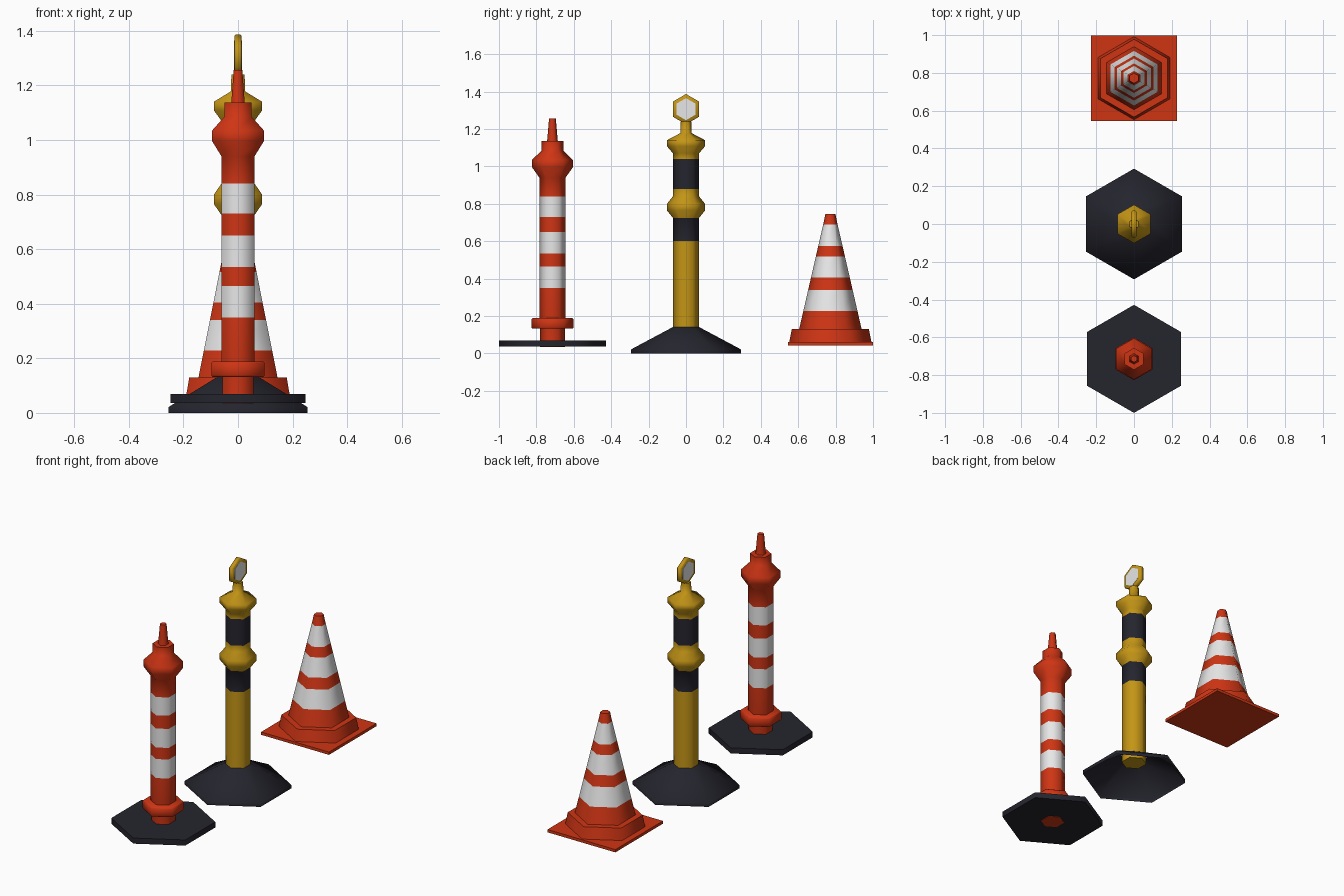
import bpy, bmesh, math
from mathutils import Matrix

if "Cube" in bpy.data.objects:
    bpy.data.objects.remove(bpy.data.objects["Cube"])


def material(name, rgb):
    m = bpy.data.materials.new(name)
    m.diffuse_color = (*rgb, 1)
    m.use_nodes = True
    m.node_tree.nodes["Principled BSDF"].inputs["Base Color"].default_value = m.diffuse_color
    return m


RED = material("orange_red", (0.62, 0.035, 0.007))
WHITE = material("reflective_white", (0.80, 0.80, 0.80))
YELLOW = material("safety_yellow", (0.55, 0.30, 0.008))
DARK = material("dark_rubber", (0.018, 0.018, 0.027))


def hex_part(name, profile, y, main, stripe=None, bands=(), caps=(True, True),
             phase=90, matrix=None):
    """Six-sided lathe from (radius, z) points; bands (z0, z1) get the stripe material."""
    cuts = [z for band in bands for z in band]
    points = [profile[0]]
    for (r0, z0), (r1, z1) in zip(profile, profile[1:]):
        for c in sorted(c for c in cuts if z0 < c < z1):
            points.append((r0 + (r1 - r0) * (c - z0) / (z1 - z0), c))
        points.append((r1, z1))
    bm = bmesh.new()
    rings = []
    for r, z in points:
        angles = [math.radians(phase + 60 * i) for i in range(6)]
        rings.append([bm.verts.new((r * math.cos(a), r * math.sin(a), z)) for a in angles])
    for k in range(len(rings) - 1):
        mid = (points[k][1] + points[k + 1][1]) / 2
        for i in range(6):
            j = (i + 1) % 6
            f = bm.faces.new((rings[k][i], rings[k][j], rings[k + 1][j], rings[k + 1][i]))
            f.material_index = int(any(a < mid < b for a, b in bands))
    if caps[0]:
        bm.faces.new(rings[0][::-1])
    if caps[1]:
        bm.faces.new(rings[-1])
    if matrix:
        bmesh.ops.transform(bm, matrix=matrix, verts=bm.verts)
    return finish(name, bm, y, [main] + ([stripe] if stripe else []))


def finish(name, bm, y, mats):
    me = bpy.data.meshes.new(name)
    bm.to_mesh(me)
    bm.free()
    for m in mats:
        me.materials.append(m)
    ob = bpy.data.objects.new(name, me)
    ob.location.y = y
    bpy.context.collection.objects.link(ob)
    bpy.ops.object.select_all(action='DESELECT')
    ob.select_set(True)
    bpy.context.view_layer.objects.active = ob
    bpy.ops.object.shade_smooth_by_angle(angle=math.radians(62))
    return ob


# --- Red and white delineator post ---
Y1 = -0.714
hex_part("delineator_base", [(0.286, 0.036), (0.286, 0.07)], Y1, DARK)
hex_part("delineator_post",
         [(0.066, 0.034), (0.066, 0.15), (0.07, 0.18), (0.07, 0.94), (0.109, 0.995),
          (0.109, 1.035), (0.058, 1.085), (0.058, 1.137)],
         Y1, RED, WHITE, [(0.35, 0.465), (0.535, 0.65), (0.73, 0.84)])
hex_part("delineator_collar", [(0.108, 0.132), (0.113, 0.138), (0.113, 0.182), (0.106, 0.189)],
         Y1, RED)
hex_part("delineator_grip", [(0.029, 1.13), (0.018, 1.257)], Y1, RED)

# --- Yellow and black bollard ---
hex_part("bollard_base", [(0.293, 0.0), (0.293, 0.022), (0.072, 0.14)], 0, DARK,
         caps=(False, False))
hex_part("bollard_post",
         [(0.07, 0.1), (0.07, 0.725), (0.102, 0.765), (0.102, 0.80), (0.07, 0.84),
          (0.07, 1.07), (0.102, 1.108), (0.102, 1.14), (0.03, 1.178), (0.028, 1.24)],
         0, YELLOW, DARK, [(0.60, 0.725), (0.88, 1.04)])

# reflector on top, facing left and right
TURN = Matrix.Translation((0, 0, 1.306)) @ Matrix.Rotation(math.radians(90), 4, 'Y')
hex_part("reflector_frame", [(0.076, -0.013), (0.081, -0.008), (0.081, 0.008), (0.076, 0.013)],
         0, YELLOW, phase=0, matrix=TURN)
hex_part("reflector_lens", [(0.059, -0.0145), (0.059, 0.0145)], 0, WHITE, phase=0, matrix=TURN)

# --- Traffic cone ---
Y3 = 0.772
bm = bmesh.new()
bmesh.ops.create_cube(bm, size=1, matrix=Matrix.Translation((0, 0, 0.052))
                      @ Matrix.Diagonal((0.454, 0.454, 0.017, 1)))
finish("cone_plate", bm, Y3, [RED])
hex_part("cone_flange", [(0.22, 0.06), (0.206, 0.13)], Y3, RED, caps=(False, True))
hex_part("cone_body", [(0.167, 0.13), (0.035, 0.705), (0.027, 0.746)], Y3, RED, WHITE,
         [(0.228, 0.34), (0.405, 0.517), (0.575, 0.69)], caps=(False, True))
